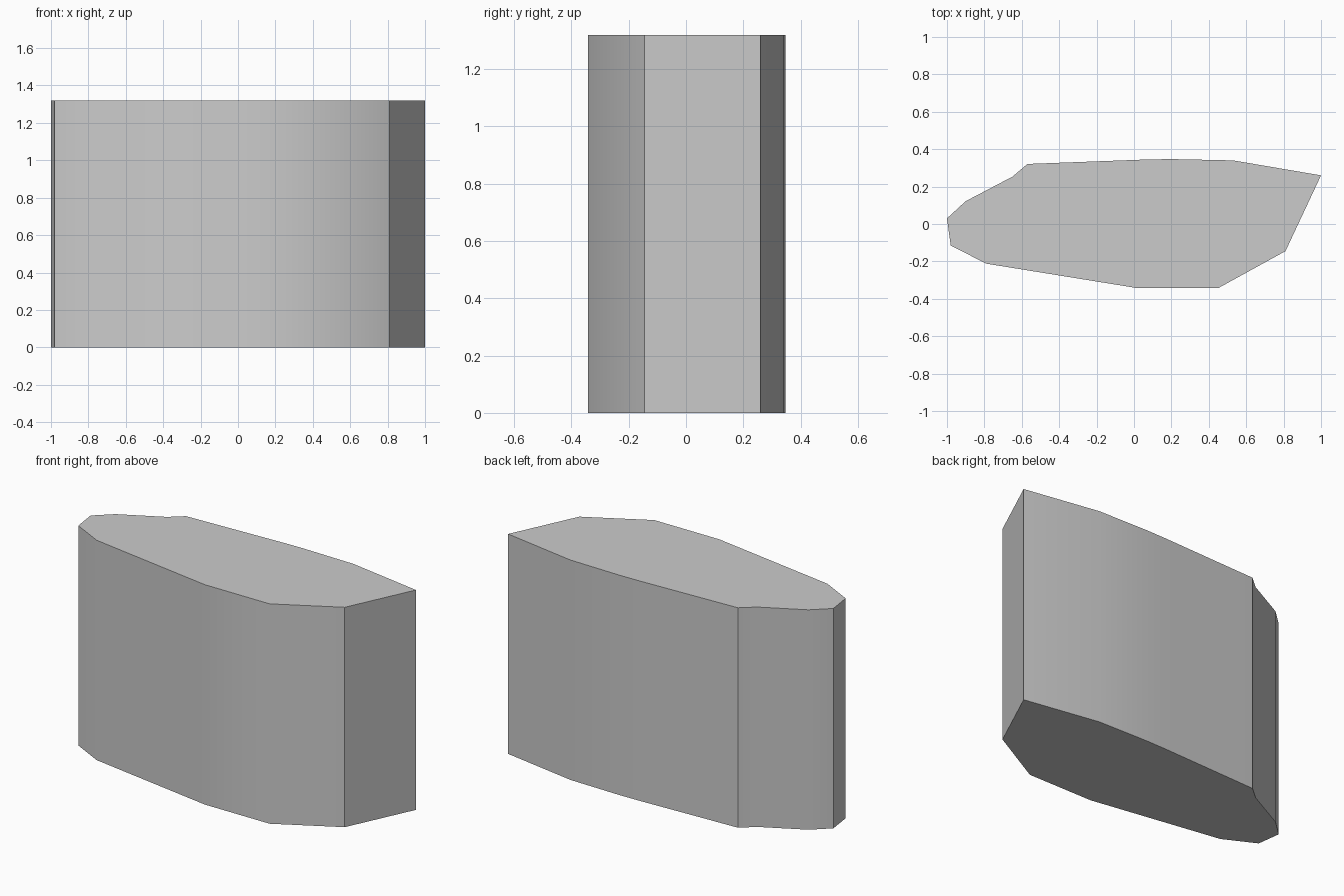
import bpy
import bmesh
import math

cube = bpy.data.objects.get("Cube")
if cube:
    bpy.data.objects.remove(cube, do_unlink=True)

# Plain grey material
grey = bpy.data.materials.new("plain_grey")
grey.use_nodes = True
colour = (0.6, 0.6, 0.6, 1)
grey.diffuse_color = colour
grey.node_tree.nodes["Principled BSDF"].inputs["Base Color"].default_value = colour

# Footprint, anticlockwise from the narrow end
OUTLINE = [
    (-1, 0.03), (-0.98, -0.115), (-0.79, -0.212), (0.02, -0.343),
    (0.45, -0.343), (0.81, -0.145), (1, 0.26), (0.53, 0.34),
    (0.2, 0.347), (0.07, 0.345), (-0.57, 0.321), (-0.65, 0.253), (-0.9, 0.122),
]
HEIGHT = 1.32

# Extrude the footprint into a solid block
bm = bmesh.new()
base = bm.faces.new([bm.verts.new((x, y, 0)) for x, y in OUTLINE])
top = bmesh.ops.extrude_face_region(bm, geom=[base], use_keep_orig=True)
top_verts = [g for g in top["geom"] if isinstance(g, bmesh.types.BMVert)]
bmesh.ops.translate(bm, verts=top_verts, vec=(0, 0, HEIGHT))
bmesh.ops.recalc_face_normals(bm, faces=bm.faces[:])
mesh = bpy.data.meshes.new("faceted_block")
bm.to_mesh(mesh)
bm.free()
mesh.materials.append(grey)

block = bpy.data.objects.new("faceted_block", mesh)
bpy.context.collection.objects.link(block)

# Soft bends stay smooth, strong corners stay crisp
bpy.ops.object.select_all(action="DESELECT")
block.select_set(True)
bpy.context.view_layer.objects.active = block
bpy.ops.object.shade_smooth_by_angle(angle=math.radians(32))
